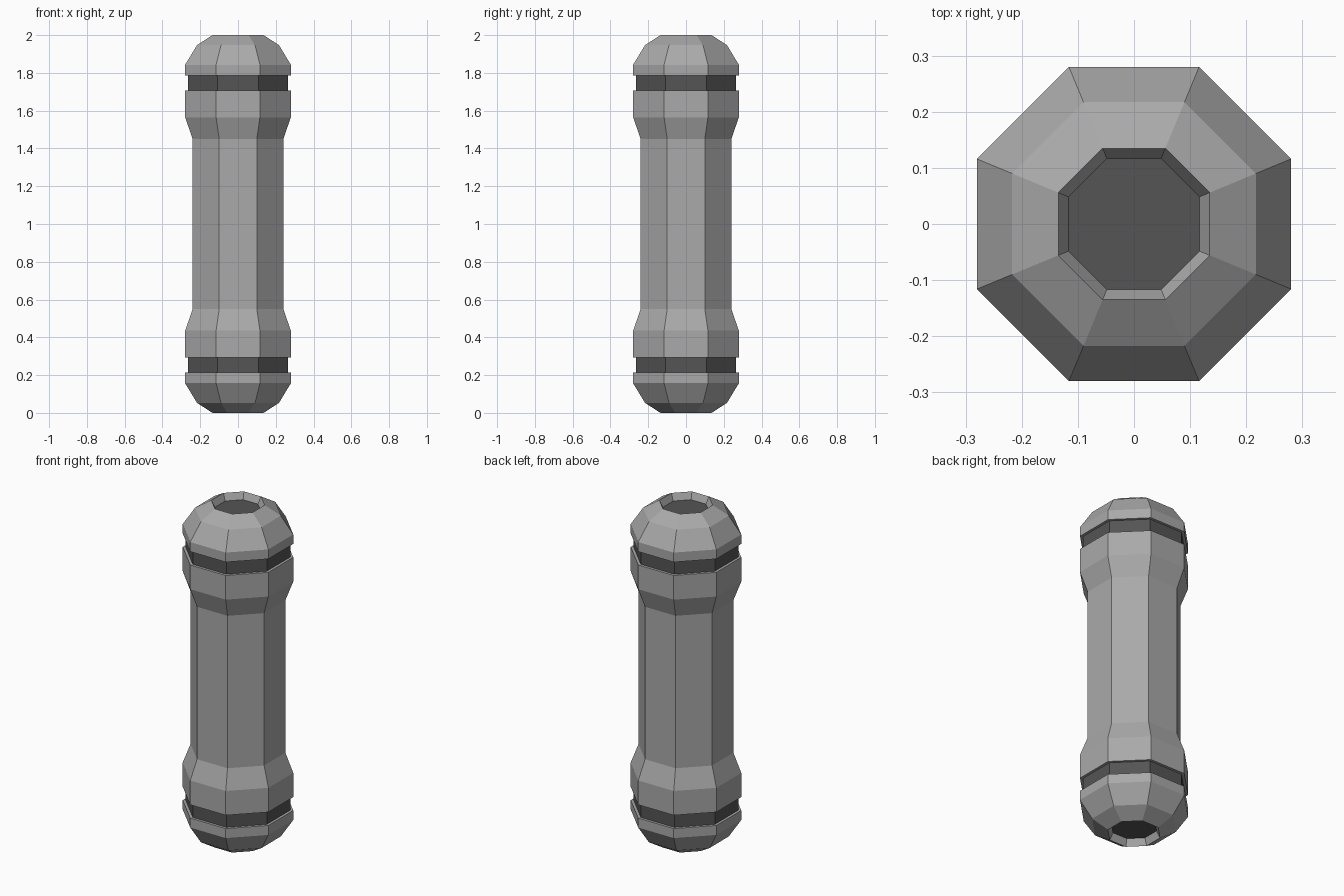
import bpy, bmesh, math

if "Cube" in bpy.data.objects:
    bpy.data.objects.remove(bpy.data.objects["Cube"])

SIDES = 8
K = 1 / math.cos(math.pi / SIDES)   # flat-to-flat half width -> corner radius

body_mat = bpy.data.materials.new("grey")
body_mat.diffuse_color = (0.4, 0.4, 0.4, 1)
body_mat.use_nodes = True
body_mat.node_tree.nodes["Principled BSDF"].inputs["Base Color"].default_value = body_mat.diffuse_color
dark = bpy.data.materials.new("dark_grey")
dark.diffuse_color = (0.09, 0.09, 0.09, 1)
dark.use_nodes = True
dark.node_tree.nodes["Principled BSDF"].inputs["Base Color"].default_value = dark.diffuse_color


def lathe(name, profile, mat, cap_start=False, cap_end=False):
    """Octagonal turned part from (half width, height) points, bottom to top."""
    bm = bmesh.new()
    rings = []
    for w, z in profile:
        rings.append([bm.verts.new((w * K * math.cos(a), w * K * math.sin(a), z))
                      for a in ((i + 0.5) * math.tau / SIDES for i in range(SIDES))])
    for lo, hi in zip(rings, rings[1:]):
        for i in range(SIDES):
            j = (i + 1) % SIDES
            bm.faces.new((lo[i], lo[j], hi[j], hi[i]))
    if cap_start:
        bm.faces.new(rings[0][::-1])
    if cap_end:
        bm.faces.new(rings[-1])
    me = bpy.data.meshes.new(name)
    bm.to_mesh(me)
    bm.free()
    me.materials.append(mat)
    ob = bpy.data.objects.new(name, me)
    bpy.context.collection.objects.link(ob)
    return ob


def flip(profile):
    """Mirror a profile top to bottom, keeping bottom-to-top order."""
    return [(w, 2 - z) for w, z in reversed(profile)]


# Central grip with flared collars, including the groove-side ledges
lower = [(0.265, 0.292), (0.28, 0.292), (0.28, 0.435), (0.24, 0.55)]
lathe("grip", lower + flip(lower), body_mat)

# Domed end caps with a shallow recess, dark groove bands and recess floors
cap = [(0.117, 0.04), (0.135, 0.0), (0.217, 0.053), (0.28, 0.157),
       (0.28, 0.213), (0.265, 0.213)]
band = [(0.265, 0.213), (0.265, 0.292)]
lathe("bottom_cap", cap, body_mat)
lathe("top_cap", flip(cap), body_mat)
lathe("bottom_band", band, dark)
lathe("top_band", flip(band), dark)
lathe("bottom_recess", [(0.117, 0.04)], dark, cap_start=True)
lathe("top_recess", [(0.117, 1.96)], dark, cap_end=True)
